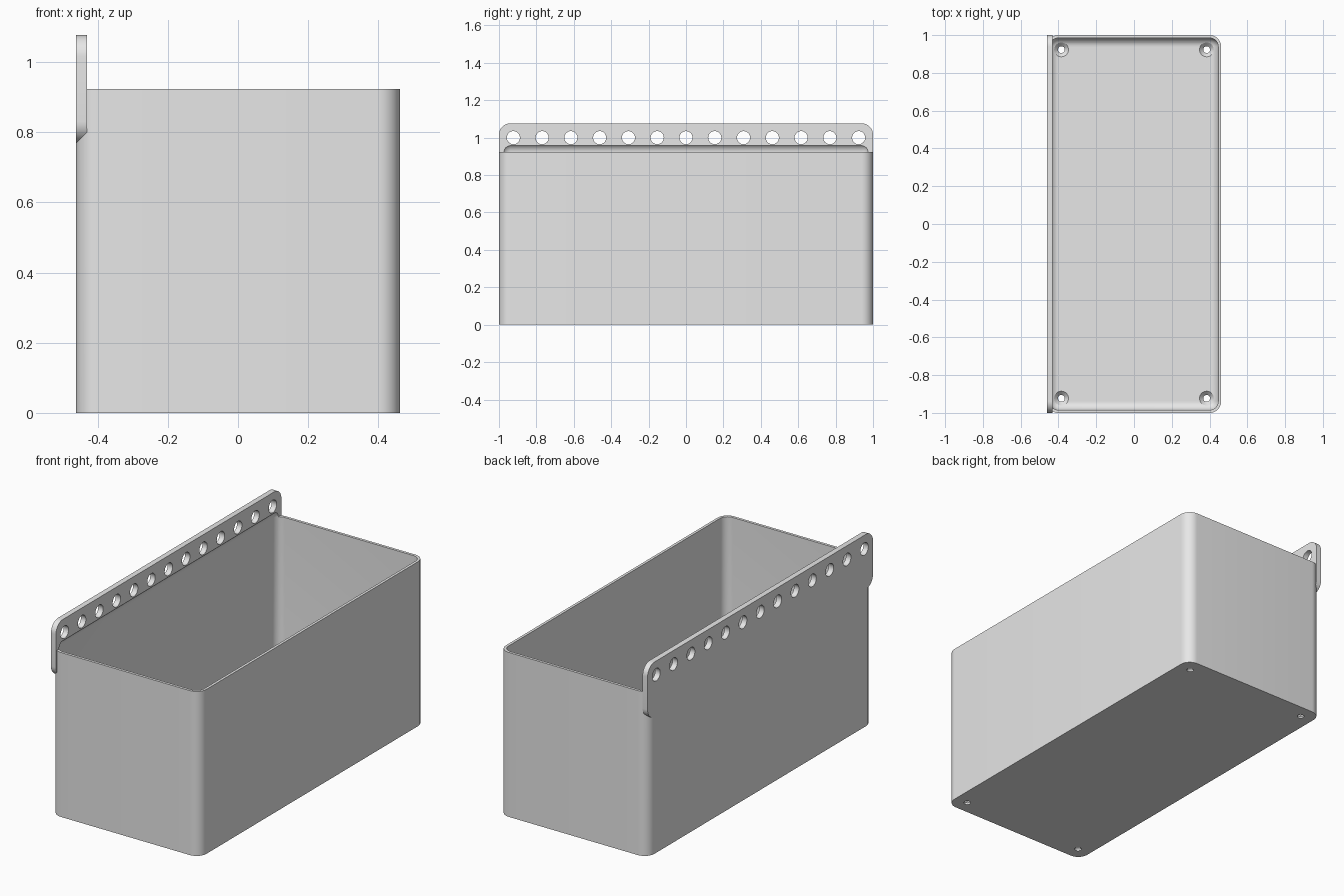
import bpy
import bmesh
from math import cos, sin, tau, radians
from mathutils import Vector

old = bpy.data.objects.get("Cube")
if old:
    bpy.data.objects.remove(old, do_unlink=True)

U = 2 / 130                      # one design unit; the bin is 130 units long
HALF_W, HALF_L = 30 * U, 65 * U
RIM, TOP = 60 * U, 70 * U
WALL, FLOOR, PLATE = U, 2 * U, 2 * U


def make_object(name, bm):
    bmesh.ops.recalc_face_normals(bm, faces=bm.faces)
    mesh = bpy.data.meshes.new(name)
    bm.to_mesh(mesh)
    bm.free()
    obj = bpy.data.objects.new(name, mesh)
    bpy.context.collection.objects.link(obj)
    return obj


def rounded_box(name, lo, hi, radius, axis=None):
    """Box with rounded edges, either all of them or those along one axis."""
    lo, hi = Vector(lo), Vector(hi)
    bm = bmesh.new()
    bmesh.ops.create_cube(bm, size=1)
    for v in bm.verts:
        v.co = (lo + hi) / 2 + v.co * (hi - lo)
    edges = [e for e in bm.edges if axis is None
             or abs((e.verts[0].co - e.verts[1].co).normalized()[axis]) > 0.9]
    bmesh.ops.bevel(bm, geom=edges, offset=radius, segments=10,
                    profile=0.5, affect='EDGES')
    return make_object(name, bm)


def round_cutters(name, centres, profile, axis, sides=32):
    """Turned solids along an axis; profile lists (position, radius)."""
    bm = bmesh.new()
    for c in centres:
        rings = []
        for t, r in profile:
            ring = []
            for i in range(sides):
                a, b = r * cos(tau * i / sides), r * sin(tau * i / sides)
                offset = (t, a, b) if axis == 0 else (a, b, t)
                ring.append(bm.verts.new(Vector(c) + Vector(offset)))
            rings.append(ring)
        for low, high in zip(rings, rings[1:]):
            for i in range(sides):
                j = (i + 1) % sides
                bm.faces.new((low[i], low[j], high[j], high[i]))
        bm.faces.new(rings[0])
        bm.faces.new(rings[-1])
    return make_object(name, bm)


def combine(target, tool, operation):
    """Apply a boolean and discard the tool."""
    tool.hide_render = True
    mod = target.modifiers.new("combine", 'BOOLEAN')
    mod.operation, mod.solver, mod.object = operation, 'EXACT', tool
    graph = bpy.context.evaluated_depsgraph_get()
    mesh = bpy.data.meshes.new_from_object(target.evaluated_get(graph))
    target.modifiers.clear()
    target.data = mesh
    bpy.data.objects.remove(tool, do_unlink=True)


# Outer body and the raised hanging plate along its right side
storage_bin = rounded_box("storage_bin", (-HALF_W, -HALF_L, 0),
                          (HALF_W, HALF_L, RIM), 4 * U, axis=2)
plate = rounded_box("hanging_plate", (-HALF_W, -HALF_L, TOP - 20 * U),
                    (-HALF_W + PLATE, HALF_L, TOP), 4 * U, axis=0)
combine(storage_bin, plate, 'UNION')

# Rounded cavity, which also coves the foot of the plate
cavity = rounded_box("cavity", (-HALF_W + WALL, -HALF_L + WALL, FLOOR),
                     (HALF_W - WALL, HALF_L - WALL, RIM + 3 * U), 3 * U)
combine(storage_bin, cavity, 'DIFFERENCE')

# Row of hanging holes
row = [(-HALF_W, 10 * U * i, RIM + 5 * U) for i in range(-6, 7)]
combine(storage_bin, round_cutters("hanging_holes", row,
        [(-0.1, 0.035), (0.1, 0.035)], axis=0), 'DIFFERENCE')

# Countersunk screw holes in the floor corners
corners = [(sx * 25 * U, sy * 60 * U, 0) for sx in (-1, 1) for sy in (-1, 1)]
screw = [(-0.05, 0.018), (0.01, 0.018), (FLOOR, 0.038), (0.06, 0.038)]
combine(storage_bin, round_cutters("screw_holes", corners, screw, axis=2),
        'DIFFERENCE')

# Single plain grey
grey = bpy.data.materials.new("light grey plastic")
grey.use_nodes = True
colour = (0.8, 0.8, 0.8, 1)
grey.diffuse_color = colour
grey.node_tree.nodes["Principled BSDF"].inputs["Base Color"].default_value = colour
storage_bin.data.materials.clear()
storage_bin.data.materials.append(grey)
for p in storage_bin.data.polygons:
    p.material_index = 0

bpy.ops.object.select_all(action='DESELECT')
storage_bin.select_set(True)
bpy.context.view_layer.objects.active = storage_bin
bpy.ops.object.shade_smooth_by_angle(angle=radians(30))
